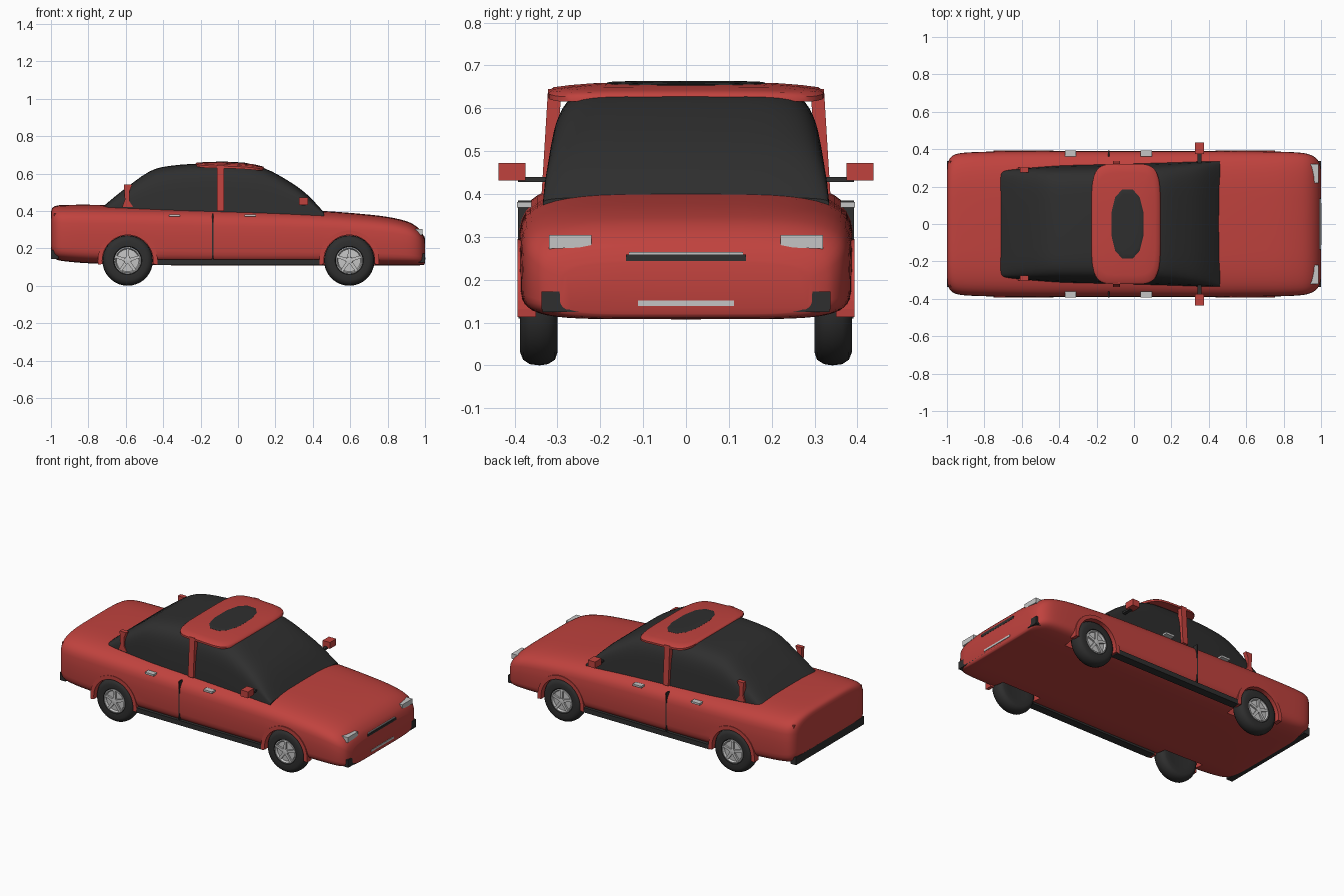
import bpy, bmesh, math
from mathutils import Vector

if "Cube" in bpy.data.objects:
    bpy.data.objects.remove(bpy.data.objects["Cube"])


def material(name, rgb, rough=0.5):
    m = bpy.data.materials.new(name)
    m.use_nodes = True
    m.diffuse_color = (*rgb, 1)
    node = m.node_tree.nodes["Principled BSDF"]
    node.inputs["Base Color"].default_value = (*rgb, 1)
    node.inputs["Roughness"].default_value = rough
    return m


RED = material("red paint", (0.53, 0.055, 0.048))
DARK = material("dark trim and glass", (0.028, 0.028, 0.028))
SILVER = material("silver", (0.56, 0.56, 0.56))


def finish(bm, name, mat, smooth=0):
    bmesh.ops.recalc_face_normals(bm, faces=bm.faces)
    me = bpy.data.meshes.new(name)
    bm.to_mesh(me)
    bm.free()
    me.materials.append(mat)
    ob = bpy.data.objects.new(name, me)
    bpy.context.collection.objects.link(ob)
    if smooth:
        smooth_by_angle(ob, smooth)
    return ob


def smooth_by_angle(ob, degrees):
    bpy.ops.object.select_all(action='DESELECT')
    ob.select_set(True)
    bpy.context.view_layer.objects.active = ob
    bpy.ops.object.shade_smooth_by_angle(angle=math.radians(degrees))


def bridge(bm, rings, caps=True):
    """Skin closed rings of points, in order."""
    rows = [[bm.verts.new(p) for p in ring] for ring in rings]
    n = len(rows[0])
    for a, b in zip(rows, rows[1:]):
        for i in range(n):
            j = (i + 1) % n
            bm.faces.new((a[i], a[j], b[j], b[i]))
    if caps:
        bm.faces.new(rows[0])
        bm.faces.new(rows[-1])


def prism(name, mat, outline, axis, lo, hi):
    """Extrude a 2D outline along an axis from lo to hi."""
    bm = bmesh.new()

    def place(p, d):
        q = list(p)
        q.insert(axis, d)
        return Vector(q)
    bridge(bm, [[place(p, d) for p in outline] for d in (lo, hi)])
    return finish(bm, name, mat)


def box(name, mat, x, y, z):
    return prism(name, mat, [(x[0], y[0]), (x[1], y[0]), (x[1], y[1]), (x[0], y[1])], 2, *z)


def mirrored(y, side):
    return sorted(v * side for v in y)


def spow(v, n):
    return math.copysign(abs(v) ** (2 / n), v)


def refine(rows, steps=3):
    """Catmull-Rom interpolation of section rows."""
    out = []
    for i in range(len(rows) - 1):
        p0, p1, p2, p3 = (rows[min(max(k, 0), len(rows) - 1)] for k in range(i - 1, i + 3))
        for s in range(steps):
            t = s / steps
            out.append([b + 0.5 * t * (c - a + t * (2 * a - 5 * b + 4 * c - d + t * (3 * (b - c) + d - a)))
                        for a, b, c, d in zip(p0, p1, p2, p3)])
    return out + [rows[-1]]


# Body shell: station, half width, bottom, top
BODY = [(-1.0, .30, .19, .39), (-.993, .335, .16, .415), (-.97, .365, .14, .428),
        (-.92, .38, .13, .432), (-.8, .386, .12, .433), (-.6, .39, .113, .43),
        (-.2, .39, .108, .42), (.2, .39, .108, .41), (.45, .39, .108, .40),
        (.65, .388, .108, .385), (.8, .386, .108, .368), (.9, .38, .108, .345),
        (.95, .367, .108, .32), (.98, .345, .11, .29), (.993, .32, .112, .265),
        (1.0, .29, .12, .24)]
SEG = 48


def body_ring(x, w, zb, zt):
    ring = []
    for i in range(SEG):
        t = math.tau * i / SEG
        n = 4 if math.sin(t) > 0 else 6
        ring.append((x, w * spow(math.cos(t), n), (zb + zt) / 2 + (zt - zb) / 2 * spow(math.sin(t), n)))
    return ring


bm = bmesh.new()
bridge(bm, [body_ring(*r) for r in refine(BODY)])
body = finish(bm, "body_shell", RED)

# Wheel wells cut out of the body
AXLES = {"rear": -.59, "front": .595}
WHEEL_Z, WHEEL_R = .135, .135
for end, ax in AXLES.items():
    for side in (-1, 1):
        circle = [(ax + .139 * math.cos(math.tau * i / 40), WHEEL_Z + .139 * math.sin(math.tau * i / 40))
                  for i in range(40)]
        cutter = prism("well_cutter", RED, circle, 1, *mirrored((.27, .5), side))
        cutter.hide_render = True
        mod = body.modifiers.new("well", 'BOOLEAN')
        mod.operation, mod.solver, mod.object = 'DIFFERENCE', 'EXACT', cutter
        bpy.context.view_layer.objects.active = body
        bpy.ops.object.modifier_apply(modifier=mod.name)
        bpy.data.objects.remove(cutter)
smooth_by_angle(body, 35)

# Glass cabin: station, half width, top
CABIN = [(-.725, .285, .42), (-.66, .292, .475), (-.6, .298, .522), (-.475, .308, .61),
         (-.37, .314, .64), (-.2, .318, .653), (-.02, .322, .652), (.13, .326, .632),
         (.27, .33, .56), (.37, .333, .487), (.46, .333, .392)]
CABIN_ROWS = refine(CABIN)
BASE = .37


def cabin_ring(x, w, zt):
    ring = []
    for i in range(33):
        t = math.pi * i / 32
        z = BASE + (zt - BASE) * spow(math.sin(t), 6)
        ring.append((x, w * spow(math.cos(t), 6) * (1 - .25 * (z - .39)), z))
    return ring


bm = bmesh.new()
bridge(bm, [cabin_ring(*r) for r in CABIN_ROWS])
finish(bm, "glass_cabin", DARK, 40)


def roof_height(x):
    for a, b in zip(CABIN_ROWS, CABIN_ROWS[1:]):
        if a[0] <= x <= b[0]:
            return a[2] + (b[2] - a[2]) * (x - a[0]) / (b[0] - a[0])
    return BASE


def roof_plate(name, mat, cx, rx, ry, n, count, lift, thick):
    """Superellipse plate that follows the roof."""
    def ring(f, drop):
        pts = []
        for i in range(count):
            t = math.tau * (i + .5) / count
            x = cx + rx * f * spow(math.cos(t), n)
            y = ry * f * spow(math.sin(t), n)
            pts.append((x, y, roof_height(x) + lift - .014 * (y / .32) ** 4 - drop))
        return pts
    bm = bmesh.new()
    edge = [ring(f, 0) for f in (.05, .3, .5, .7, .85, .96)]
    bridge(bm, edge + [ring(1, thick * .35), ring(1, thick), ring(.9, thick)])
    finish(bm, name, mat, 50)


roof_plate("roof_panel", RED, -.043, .185, .322, 5, 48, .007, .018)
roof_plate("sunroof", DARK, -.035, .088, .19, 2.4, 12, .0095, .006)

# Wheels and trim on both sides
TYRE = [(.07, .305), (.105, .300), (.122, .306), (.132, .322), (.135, .342),
        (.132, .365), (.122, .380), (.105, .387), (.076, .384), (.07, .372)]
RIM = [(.071, .31), (.072, .384), (.066, .386), (.060, .374), (.02, .376), (.018, .386), (.004, .388)]


def lathe(name, mat, profile, ax, side, count):
    bm = bmesh.new()
    bridge(bm, [[(ax + r * math.cos(math.tau * i / count), side * y, WHEEL_Z + r * math.sin(math.tau * i / count))
                 for i in range(count)] for r, y in profile])
    finish(bm, name, mat, 40)


for side, label in ((1, "left"), (-1, "right")):
    for end, ax in AXLES.items():
        tag = f"{end}_{label}"
        lathe(f"tyre_{tag}", DARK, TYRE, ax, side, 36)
        lathe(f"rim_{tag}", SILVER, RIM, ax, side, 30)
        for k in range(5):
            a = math.tau * k / 5 + math.pi / 2
            u, v = Vector((math.cos(a), math.sin(a))), Vector((-math.sin(a), math.cos(a)))
            c = Vector((ax, WHEEL_Z))
            outline = [c + u * r + v * s for r, s in ((.012, -.009), (.068, -.007), (.068, .007), (.012, .009))]
            prism(f"spoke_{k}_{tag}", SILVER, outline, 1, *mirrored((.372, .385), side))
        # Raised lip round the wheel well
        arc = [math.radians(-8 + 196 * i / 28) for i in range(29)]
        lip = [(ax + r * math.cos(t), WHEEL_Z + r * math.sin(t))
               for r, ts in ((.16, arc), (.136, arc[::-1])) for t in ts]
        prism(f"arch_lip_{tag}", RED, lip, 1, *mirrored((.35, .393), side))

    box(f"sill_{label}", DARK, (-.435, .45), mirrored((.34, .391), side), (.11, .14))
    box(f"door_seam_{label}", DARK, (-.138, -.132), mirrored((.36, .392), side), (.14, .385))
    for end, x in (("rear", -.34), ("front", .065)):
        box(f"door_handle_{end}_{label}", SILVER, (x - .03, x + .03), mirrored((.36, .394), side), (.369, .381))

    # Door pillars
    pillar = [(.31 * side, .40), (.337 * side, .40), (.322 * side, .645), (.29 * side, .645)]
    prism(f"middle_pillar_{label}", RED, pillar, 0, -.112, -.075)
    hook = [(-.61, .54), (-.565, .54), (-.58, .505), (-.58, .45), (-.56, .42), (-.62, .42), (-.605, .46)]
    prism(f"rear_pillar_{label}", RED, hook, 1, *mirrored((.275, .302), side))

    # Wing mirror
    box(f"mirror_{label}", RED, (.325, .375), mirrored((.375, .437), side), (.432, .472))
    box(f"mirror_stalk_{label}", DARK, (.34, .36), mirrored((.315, .392), side), (.428, .44))

    # Lamps and bumper corners
    lamp = [(y * side, z) for y, z in ((.22, .281), (.25, .275), (.32, .272), (.32, .304), (.22, .304))]
    prism(f"headlight_{label}", SILVER, lamp, 0, .935, .986)
    corner = [(y * side, z) for y, z in ((.25, .13), (.337, .13), (.337, .173), (.27, .173), (.268, .15))]
    prism(f"front_bumper_corner_{label}", DARK, corner, 0, .95, .999)
    box(f"tail_lamp_{label}", RED, (-.985, -.96), mirrored((.28, .338), side), (.335, .385))

# Front and rear trim
box("upper_grille", DARK, (.94, 1.0), (-.14, .14), (.244, .259))
box("grille_strip", SILVER, (.94, .997), (-.133, .133), (.259, .265))
box("lower_strip", SILVER, (.95, 1.003), (-.112, .112), (.139, .151))
box("front_bumper_edge", DARK, (.95, 1.0), (-.335, .335), (.125, .131))
box("rear_bumper", DARK, (-1.0, -.96), (-.338, .338), (.142, .19))
